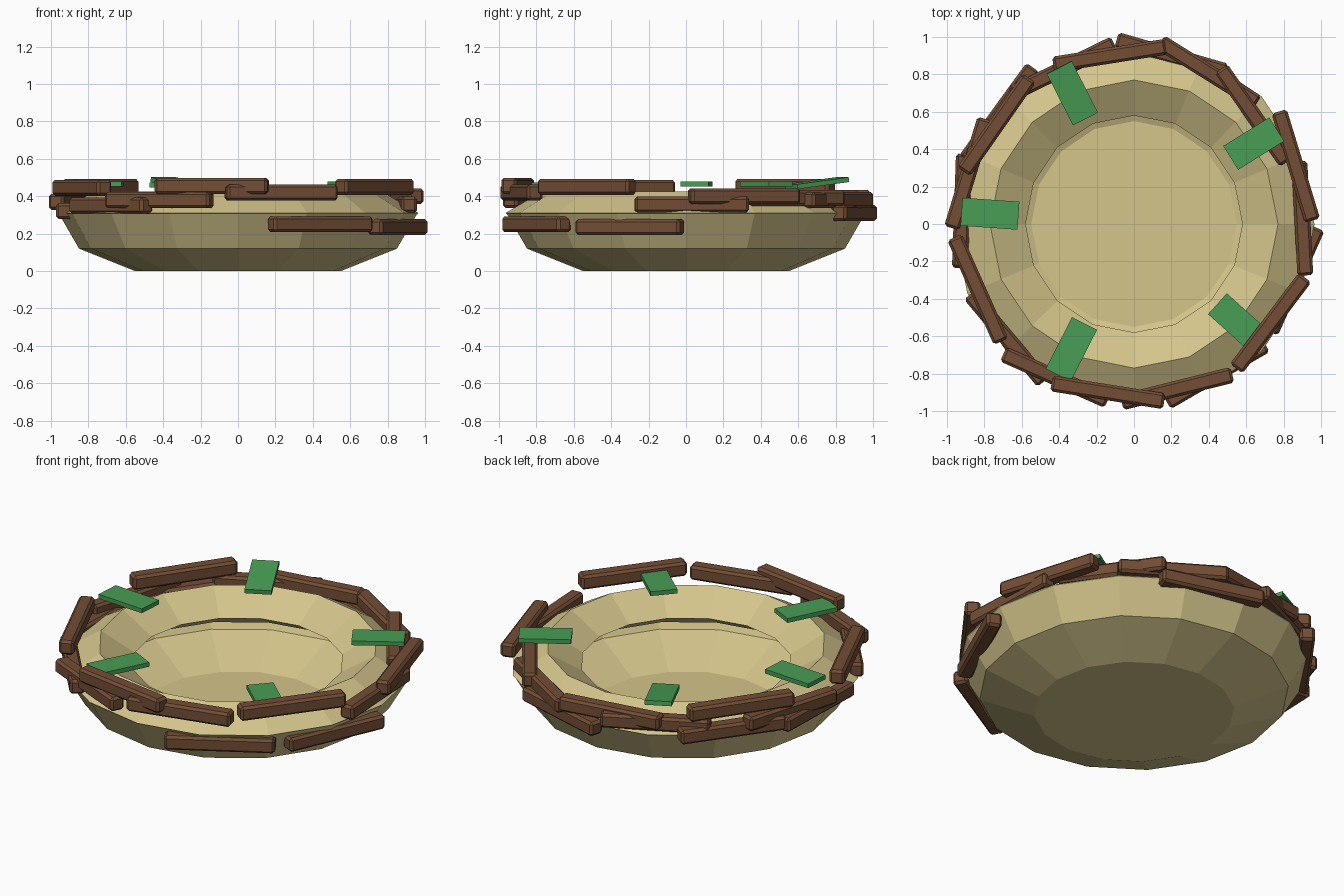
import bpy, math
from math import radians
from mathutils import Euler

if "Cube" in bpy.data.objects:
    bpy.data.objects.remove(bpy.data.objects["Cube"])


def material(name, rgb):
    m = bpy.data.materials.new(name)
    m.diffuse_color = (*rgb, 1)
    m.use_nodes = True
    m.node_tree.nodes["Principled BSDF"].inputs["Base Color"].default_value = m.diffuse_color
    return m


straw = material("straw", (0.66, 0.56, 0.26))
bark = material("bark", (0.17, 0.075, 0.035))
leaf_green = material("leaf green", (0.065, 0.34, 0.09))
SIDES = 16


def lathe(name, profile, mat, closed=False, cap=False):
    """Spin an (r, z) profile around the z axis."""
    n = len(profile)
    verts = [(r * math.cos(2 * math.pi * i / SIDES), r * math.sin(2 * math.pi * i / SIDES), z)
             for i in range(SIDES) for r, z in profile]
    faces = []
    for i in range(SIDES):
        a, b = i * n, (i + 1) % SIDES * n
        for k in range(n if closed else n - 1):
            q = (k + 1) % n
            faces.append((a + k, b + k, b + q, a + q))
    if cap:
        faces.append([i * n for i in reversed(range(SIDES))])
    me = bpy.data.meshes.new(name)
    me.from_pydata(verts, [], faces)
    me.materials.append(mat)
    ob = bpy.data.objects.new(name, me)
    bpy.context.collection.objects.link(ob)
    return ob


def block(name, size, loc, rot, mat, bevel=0.0):
    """Box with its long side along local x, rotated in degrees."""
    bpy.ops.mesh.primitive_cube_add(size=1)
    ob = bpy.context.object
    ob.name = name
    ob.scale = size
    bpy.ops.object.transform_apply(location=False, rotation=False, scale=True)
    ob.location = loc
    ob.rotation_euler = Euler([radians(a) for a in rot])
    ob.data.materials.append(mat)
    if bevel:
        mod = ob.modifiers.new("bevel", 'BEVEL')
        mod.width = bevel
        mod.segments = 1
    return ob


# Open bowl with a flat bottom, and a four-sided ring as its rim
lathe("bowl", [(0.55, 0.0), (0.85, 0.12), (0.96, 0.31)], straw, cap=True)
lathe("rim", [(0.965, 0.31), (0.77, 0.425), (0.58, 0.31), (0.77, 0.2)], straw, closed=True)

# Twigs woven around the rim: x, y, z, heading
twigs = [
    # upper layer
    (-0.14, -0.90, 0.455, -9), (0.23, -0.88, 0.42, 14), (0.73, -0.53, 0.45, 53),
    (0.90, 0.03, 0.355, 93), (0.865, 0.31, 0.40, 107), (0.64, 0.58, 0.39, 125),
    (0.40, 0.81, 0.38, -32), (-0.13, 0.90, 0.39, 9), (-0.38, 0.83, 0.37, 26),
    (-0.735, 0.53, 0.45, 55), (-0.885, 0.27, 0.37, 73), (-0.835, -0.35, 0.445, -66),
    (-0.42, -0.82, 0.38, -24),
    # lower layer
    (0.44, -0.80, 0.25, 30), (0.855, -0.30, 0.235, 66), (-0.68, -0.61, 0.35, -50),
    (-0.92, 0.07, 0.32, 88), (0.20, 0.90, 0.31, -16), (-0.72, 0.59, 0.33, 54),
]
for i, (x, y, z, a) in enumerate(twigs):
    block(f"twig_{i + 1}", (0.61, 0.085, 0.085), (x, y, z), (0, 0, a), bark, 0.014)

# Flat leaves laid across the rim: x, y, z, length, heading, tilt
leaves = [
    (-0.33, 0.70, 0.47, 0.31, -63, -7), (0.64, 0.43, 0.465, 0.29, 32, 0),
    (-0.77, 0.055, 0.465, 0.305, -4, 0), (0.55, -0.52, 0.45, 0.28, -42, 0),
    (-0.335, -0.67, 0.46, 0.31, 63, 0),
]
for i, (x, y, z, length, a, tilt) in enumerate(leaves):
    block(f"leaf_{i + 1}", (length, 0.15, 0.026), (x, y, z), (0, -tilt, a), leaf_green)

# Tilt the first leaf so that its outer end rises
bpy.data.objects["leaf_1"].rotation_euler[1] = radians(7)
